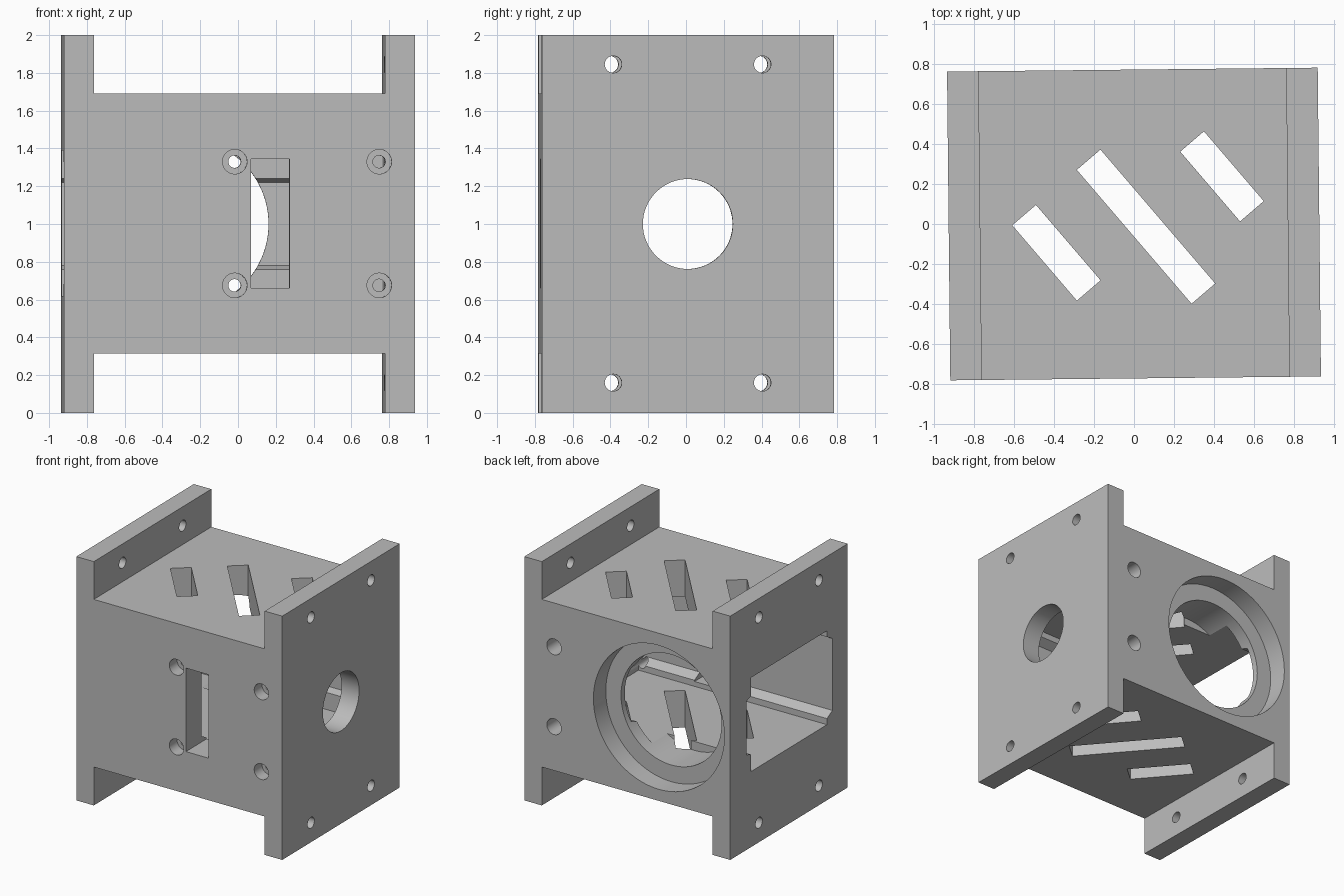
import bpy
import math
from mathutils import Vector, Matrix

old = bpy.data.objects.get("Cube")
if old:
    bpy.data.objects.remove(old, do_unlink=True)

grey = bpy.data.materials.new("plain grey")
grey.use_nodes = True
colour = (0.5, 0.5, 0.5, 1)
grey.diffuse_color = colour
grey.node_tree.nodes["Principled BSDF"].inputs["Base Color"].default_value = colour


def prism(name, outline, axis, start, end):
    """Extrude a 2D outline along an axis: x uses (y, z), y uses (x, z), z uses (x, y)."""
    place = {"x": lambda a, b, t: (t, a, b),
             "y": lambda a, b, t: (a, t, b),
             "z": lambda a, b, t: (a, b, t)}[axis]
    n = len(outline)
    verts = [place(a, b, t) for t in (start, end) for a, b in outline]
    faces = [list(range(n)), list(range(n, 2 * n))]
    faces += [[i, (i + 1) % n, (i + 1) % n + n, i + n] for i in range(n)]
    mesh = bpy.data.meshes.new(name)
    mesh.from_pydata(verts, [], faces)
    obj = bpy.data.objects.new(name, mesh)
    bpy.context.collection.objects.link(obj)
    bpy.context.view_layer.objects.active = obj
    bpy.ops.object.mode_set(mode="EDIT")
    bpy.ops.mesh.select_all(action="SELECT")
    bpy.ops.mesh.normals_make_consistent(inside=False)
    bpy.ops.object.mode_set(mode="OBJECT")
    return obj


def rect(a0, a1, b0, b1):
    return [(a0, b0), (a1, b0), (a1, b1), (a0, b1)]


def circle(a, b, r, n=32):
    return [(a + r * math.cos(math.tau * i / n), b + r * math.sin(math.tau * i / n))
            for i in range(n)]


def cut(body, outline, axis, start, end):
    cutter = prism("cutter", outline, axis, start, end)
    mod = body.modifiers.new("cut", "BOOLEAN")
    mod.operation = "DIFFERENCE"
    mod.solver = "EXACT"
    mod.object = cutter
    bpy.context.view_layer.objects.active = body
    bpy.ops.object.modifier_apply(modifier=mod.name)
    bpy.data.objects.remove(cutter, do_unlink=True)


# Block with an H-shaped front: two tall end flanges and a lower middle
W, D, F = 0.928, 0.773, 0.77
LOW, HIGH = 0.315, 1.69
body = prism("housing", [(-W, 0), (-F, 0), (-F, LOW), (F, LOW), (F, 0), (W, 0),
                         (W, 2), (F, 2), (F, HIGH), (-F, HIGH), (-F, 2), (-W, 2)],
             "y", -D, D)

# Inner chamber, open on one end, with a groove along each side wall
chamber = [(-0.5, 0.62), (0.5, 0.62), (0.5, 0.76), (0.56, 0.78), (0.56, 1.22),
           (0.5, 1.24), (0.5, 1.39), (-0.5, 1.39), (-0.5, 1.34), (-0.57, 1.3),
           (-0.57, 0.71), (-0.5, 0.67)]
cut(body, chamber, "x", -1.1, F)

# Round port in the closed end
cut(body, circle(0, 1, 0.238, 64), "x", 0.6, 1.1)

# Stepped round bore in the back
cut(body, circle(-0.285, 1, 0.59, 96), "y", 0.61, 1)
cut(body, circle(-0.285, 1, 0.453, 96), "y", 0.3, 1)

# Rectangular window in the front
cut(body, rect(0.06, 0.265, 0.66, 1.345), "y", -1, -0.4)

# Counterbored screw holes in the front and back
for z in (0.675, 1.33):
    for x in (-0.025, 0.74):
        cut(body, circle(x, z, 0.065), "y", -1, -0.67)
        cut(body, circle(x, z, 0.033), "y", -1, -0.4)
    cut(body, circle(0.66, z, 0.065), "y", 0.6, 1)

# Mounting holes through both flanges
for y in (-0.395, 0.395):
    for z in (0.16, 1.845):
        cut(body, circle(y, z, 0.045), "x", -1.1, 1.1)

# Slanted vent slots through the top and bottom
for x, y, length in ((-0.39, -0.14, 0.497), (0.06, -0.014, 0.883), (0.443, 0.234, 0.46)):
    turn = Matrix.Rotation(math.radians(-50), 2)
    h, w = length / 2, 0.078
    slot = [tuple(turn @ Vector(p) + Vector((x, y))) for p in rect(-h, h, -w, w)]
    cut(body, slot, "z", -0.5, 2.5)

# The whole housing sits very slightly turned
body.data.transform(Matrix.Rotation(math.radians(0.6), 4, "Z"))
body.data.materials.clear()
body.data.materials.append(grey)
for poly in body.data.polygons:
    poly.material_index = 0
bpy.ops.object.select_all(action="DESELECT")
body.select_set(True)
bpy.context.view_layer.objects.active = body
bpy.ops.object.shade_smooth_by_angle(angle=math.radians(30))
